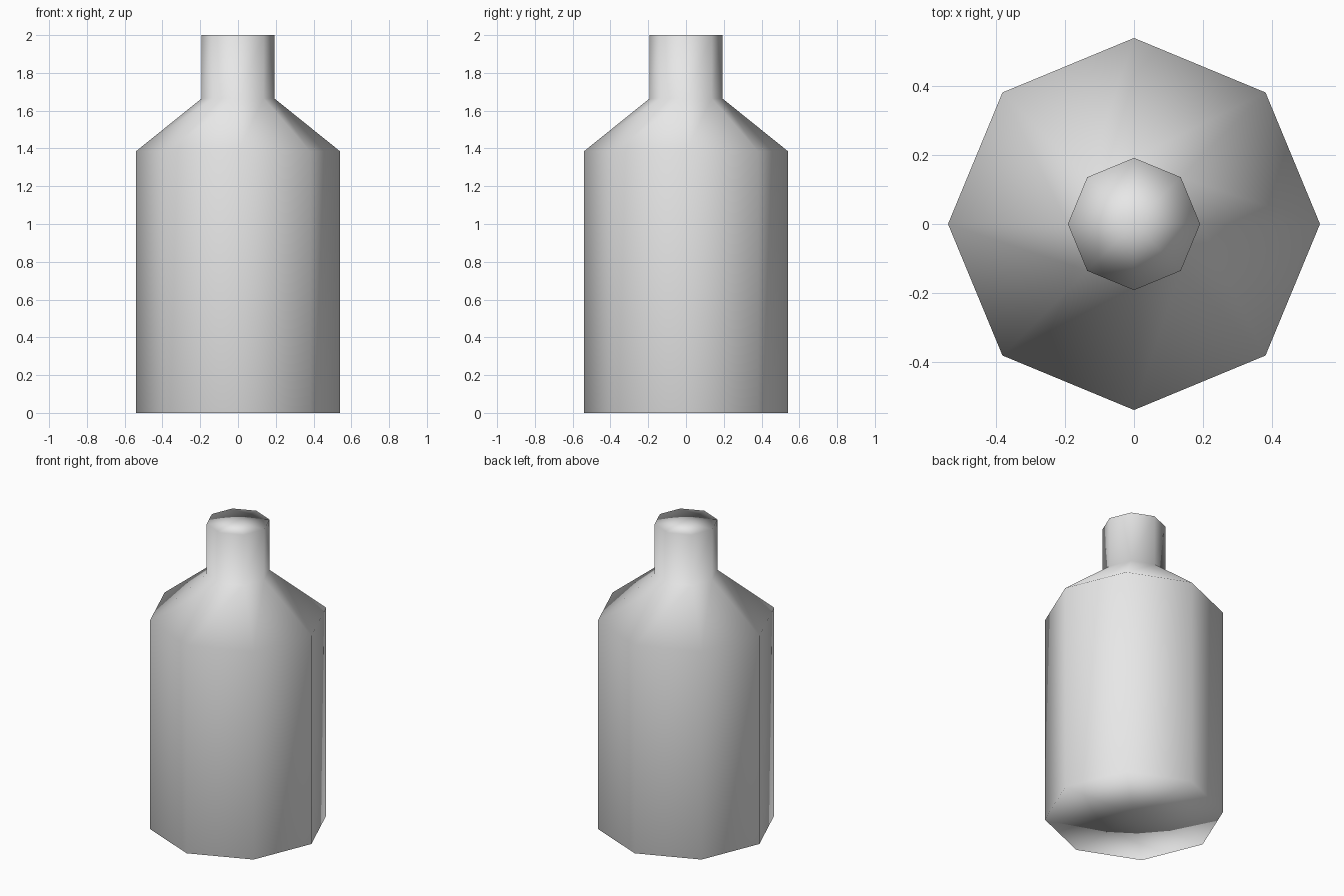
import bpy, bmesh
from math import cos, sin, pi

cube = bpy.data.objects.get("Cube")
if cube:
    bpy.data.objects.remove(cube, do_unlink=True)

SIDES = 8
# Bottle profile from base to lip: radius, height
PROFILE = [(0.54, 0.0), (0.54, 1.385), (0.192, 1.665), (0.192, 2.0)]

grey = bpy.data.materials.new("light grey")
grey.use_nodes = True
colour = (0.8, 0.8, 0.8, 1.0)
grey.diffuse_color = colour
grey.node_tree.nodes["Principled BSDF"].inputs["Base Color"].default_value = colour

bm = bmesh.new()

# Walls, shoulder and neck
rings = [[bm.verts.new((r * cos(2 * pi * i / SIDES), r * sin(2 * pi * i / SIDES), z))
          for i in range(SIDES)] for r, z in PROFILE]
for low, high in zip(rings, rings[1:]):
    for i in range(SIDES):
        j = (i + 1) % SIDES
        bm.faces.new((low[i], low[j], high[j], high[i]))

# Base and lip closed with triangle fans
for ring, z in ((rings[0][::-1], 0.0), (rings[-1], PROFILE[-1][1])):
    centre = bm.verts.new((0, 0, z))
    for i in range(SIDES):
        bm.faces.new((ring[i], ring[(i + 1) % SIDES], centre))

for face in bm.faces:
    face.smooth = True

mesh = bpy.data.meshes.new("bottle")
bm.to_mesh(mesh)
bm.free()
mesh.materials.append(grey)
bottle = bpy.data.objects.new("bottle", mesh)
bpy.context.collection.objects.link(bottle)

# Large faces dominate the smooth shading
weighted = bottle.modifiers.new("area shading", 'WEIGHTED_NORMAL')
weighted.mode = 'FACE_AREA'
weighted.weight = 50
